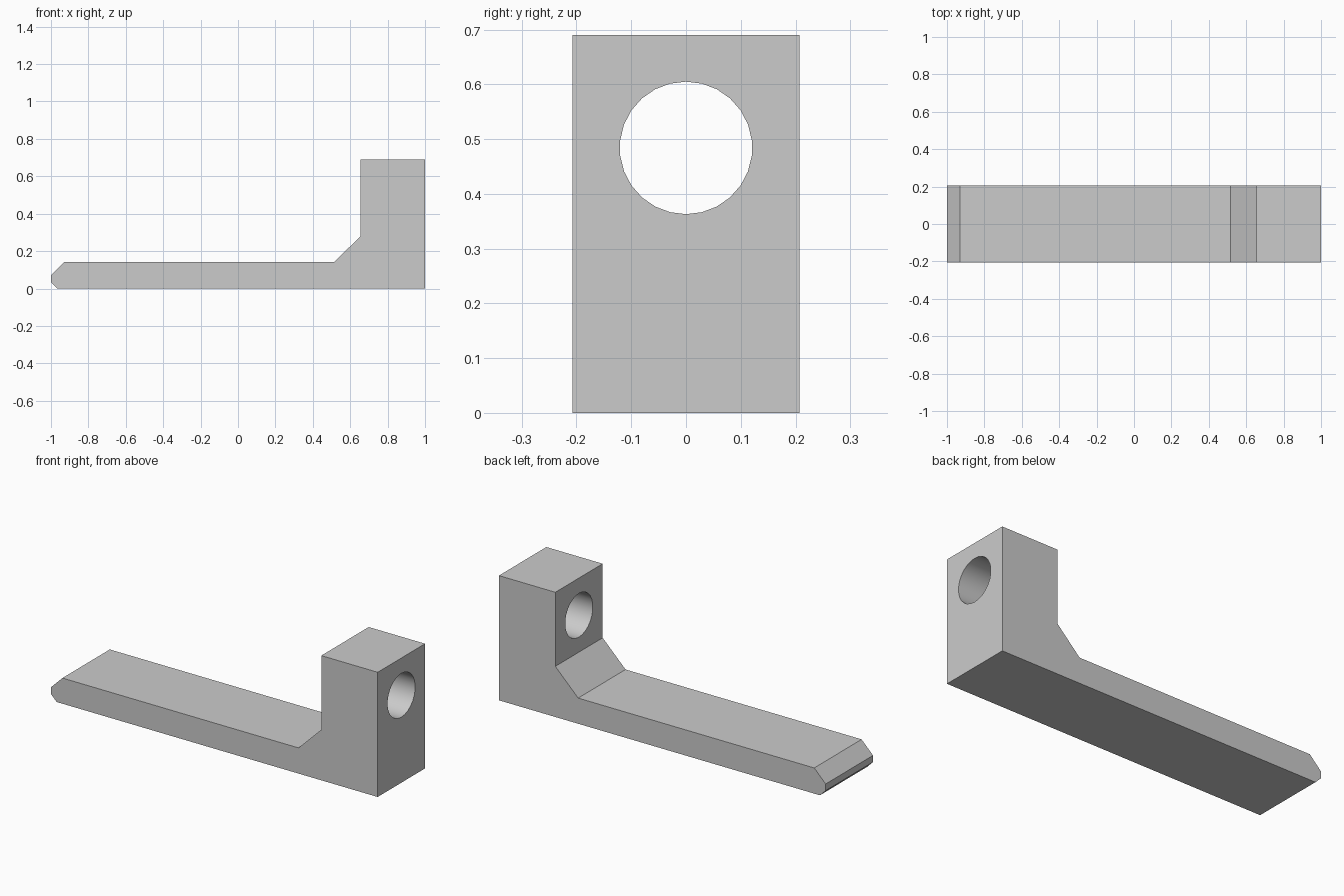
import bpy, bmesh, math
from mathutils import Vector

cube = bpy.data.objects.get("Cube")
if cube:
    bpy.data.objects.remove(cube, do_unlink=True)

grey = bpy.data.materials.new("plain grey")
grey.use_nodes = True
colour = (0.6, 0.6, 0.6, 1)
grey.diffuse_color = colour
grey.node_tree.nodes["Principled BSDF"].inputs["Base Color"].default_value = colour


def extrude_profile(name, points, sweep):
    """Fill a closed outline and sweep it into a solid."""
    bm = bmesh.new()
    face = bm.faces.new([bm.verts.new(p) for p in points])
    swept = bmesh.ops.extrude_face_region(bm, geom=[face])["geom"]
    verts = [g for g in swept if isinstance(g, bmesh.types.BMVert)]
    bmesh.ops.translate(bm, verts=verts, vec=Vector(sweep))
    bmesh.ops.recalc_face_normals(bm, faces=bm.faces)
    mesh = bpy.data.meshes.new(name)
    bm.to_mesh(mesh)
    bm.free()
    mesh.materials.append(grey)
    obj = bpy.data.objects.new(name, mesh)
    bpy.context.collection.objects.link(obj)
    return obj


# Bracket: flat arm with chamfered tip, sloped fillet and upright block
half_width = 0.207
outline = [(-0.965, 0), (1, 0), (1, 0.69), (0.655, 0.69), (0.655, 0.28),
           (0.515, 0.142), (-0.93, 0.142), (-1, 0.072), (-1, 0.035)]
bracket = extrude_profile("bracket",
                          [(x, -half_width, z) for x, z in outline],
                          (0, 2 * half_width, 0))

# Round hole through the upright block
sides, radius, height = 26, 0.121, 0.484
angles = [math.tau * i / sides for i in range(sides)]
cutter = extrude_profile("hole_cutter",
                         [(0.6, radius * math.sin(a), height + radius * math.cos(a))
                          for a in angles], (0.5, 0, 0))
cutter.hide_render = True

hole = bracket.modifiers.new("hole", 'BOOLEAN')
hole.operation = 'DIFFERENCE'
hole.solver = 'EXACT'
hole.object = cutter
bpy.ops.object.select_all(action='DESELECT')
bracket.select_set(True)
bpy.context.view_layer.objects.active = bracket
bpy.ops.object.modifier_apply(modifier=hole.name)
bpy.data.objects.remove(cutter, do_unlink=True)

# Smooth the bore while keeping the block edges crisp
bpy.ops.object.shade_smooth_by_angle(angle=math.radians(30))
